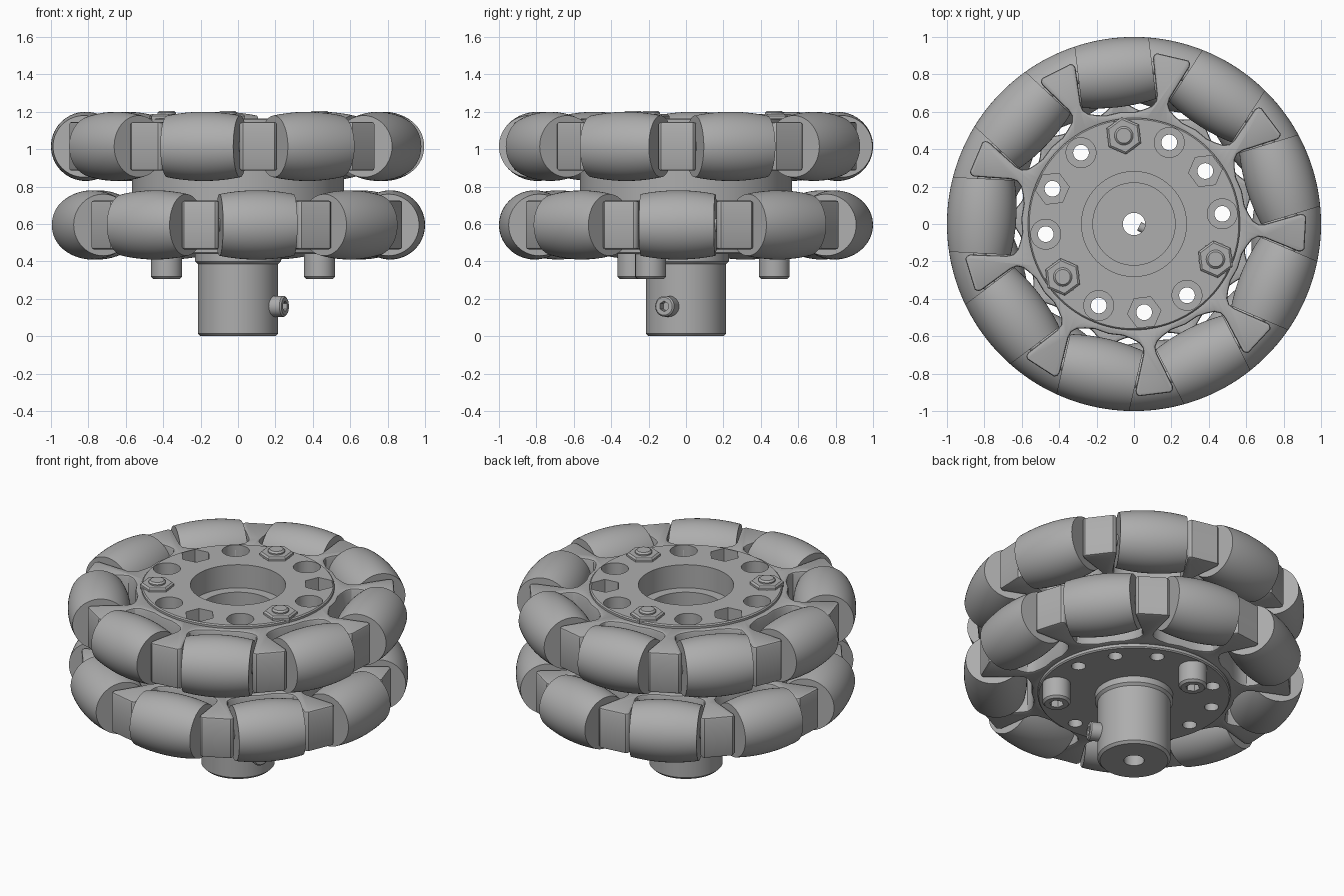
import bpy, bmesh
from math import sin, cos, pi, radians, sqrt
from mathutils import Matrix, Vector

if "Cube" in bpy.data.objects:
    bpy.data.objects.remove(bpy.data.objects["Cube"])

grey = bpy.data.materials.new("plain grey")
grey.use_nodes = True
grey.diffuse_color = (0.42, 0.42, 0.42, 1)
grey.node_tree.nodes["Principled BSDF"].inputs["Base Color"].default_value = grey.diffuse_color


def make(name, bm):
    bmesh.ops.recalc_face_normals(bm, faces=bm.faces)
    mesh = bpy.data.meshes.new(name)
    bm.to_mesh(mesh)
    bm.free()
    mesh.materials.append(grey)
    obj = bpy.data.objects.new(name, mesh)
    bpy.context.collection.objects.link(obj)
    return obj


def activate(obj):
    bpy.ops.object.select_all(action="DESELECT")
    obj.select_set(True)
    bpy.context.view_layer.objects.active = obj


def smooth(obj):
    activate(obj)
    bpy.ops.object.shade_smooth_by_angle(angle=radians(30))
    return obj


def lathe(name, profile, segs=64, closed=False):
    """Turn (radius, height) points around z; open profiles get flat end caps."""
    bm = bmesh.new()
    rings = [[bm.verts.new((r * cos(2 * pi * i / segs), r * sin(2 * pi * i / segs), z))
              for i in range(segs)] for r, z in profile]
    pairs = list(zip(rings, rings[1:]))
    if closed:
        pairs.append((rings[-1], rings[0]))
    else:
        bm.faces.new(rings[0])
        bm.faces.new(rings[-1])
    for a, b in pairs:
        for i in range(segs):
            j = (i + 1) % segs
            bm.faces.new((a[i], a[j], b[j], b[i]))
    return make(name, bm)


def cut(obj, cutter):
    """Subtract a helper from a part, then discard the helper."""
    cutter.hide_render = True
    mod = obj.modifiers.new("cut", "BOOLEAN")
    mod.operation, mod.object, mod.solver = "DIFFERENCE", cutter, "EXACT"
    activate(obj)
    bpy.ops.object.modifier_apply(modifier=mod.name)
    bpy.data.objects.remove(cutter)


def copy(obj, name, matrix):
    new = bpy.data.objects.new(name, obj.data)
    bpy.context.collection.objects.link(new)
    new.matrix_world = matrix
    return new


def turn(deg):
    return Matrix.Rotation(radians(deg), 4, "Z")


HOLE_ANGLES = [6.6 + 30 * k for k in range(12)]
HOLE_R = 0.475
LAYERS = {"lower": (0.595, 17), "upper": (1.015, -3)}   # height, first spoke angle
TOP, BOTTOM = 1.165, 0.44


def drill(name, radius, z0, z1, angles, segs):
    """Ring of cutter prisms on the bolt circle."""
    bm = bmesh.new()
    for a in angles:
        place = turn(a) @ Matrix.Translation((HOLE_R, 0, (z0 + z1) / 2))
        bmesh.ops.create_cone(bm, cap_ends=True, segments=segs, radius1=radius,
                              radius2=radius, depth=z1 - z0, matrix=place)
    return make(name, bm)


# Central core with shaft, stepped recess and bore
core = lathe("hub_core", [(0.06, 0), (0.2, 0), (0.215, 0.015), (0.215, 0.385), (0.23, 0.4),
                          (0.23, BOTTOM), (0.56, BOTTOM), (0.567, 0.447), (0.567, 1.158),
                          (0.56, TOP), (0.28, TOP), (0.28, 1.015), (0.22, 1.015),
                          (0.22, 0.5), (0.06, 0.5)], 96, True)
cut(core, drill("bolt_hole_cutter", 0.042, 0.3, 1.3, HOLE_ANGLES, 24))
cut(core, drill("round_pocket_cutter", 0.08, TOP - 0.08, 1.3, HOLE_ANGLES[::2], 32))
cut(core, drill("hex_pocket_cutter", 0.09, TOP - 0.08, 1.3, HOLE_ANGLES[1::2], 6))
smooth(core)

# Spoked frame: flared arms between rollers
half_spoke = [(0.585, 0.13), (0.61, 0.085), (0.635, 0.05), (0.665, 0.033), (0.7, 0.036),
              (0.885, 0.1), (0.905, 0.1), (0.917, 0.085)]
spoke = [(u, -v) for u, v in half_spoke] + half_spoke[::-1]
bm = bmesh.new()
outline = []
for k in range(9):
    outline += [bm.verts.new(turn(40 * k) @ Vector((u, v, -0.13))) for u, v in spoke]
    outline.append(bm.verts.new(turn(40 * k + 20) @ Vector((0.603, 0, -0.13))))
base = bm.faces.new(outline)
up = bmesh.ops.extrude_face_region(bm, geom=[base])
bmesh.ops.translate(bm, vec=(0, 0, 0.26),
                    verts=[g for g in up["geom"] if isinstance(g, bmesh.types.BMVert)])
frame = make("spoke_frame", bm)
cut(frame, lathe("frame_cutter", [(0.555, -0.3), (0.555, 0.3)], 96))
bevel = frame.modifiers.new("soft_edges", "BEVEL")
bevel.width, bevel.segments, bevel.limit_method = 0.012, 2, "ANGLE"
bevel.angle_limit = radians(50)
activate(frame)
bpy.ops.object.modifier_apply(modifier=bevel.name)
smooth(frame)

# Barrel roller and its axle pin
HALF, AXLE_R = 0.2, 0.815
steps = [HALF * (i / 8 - 1) for i in range(17)]
roller = smooth(lathe("roller", [(sqrt(1 - t * t) - AXLE_R, t) for t in steps], 56))
pin = smooth(lathe("axle_pin", [(0.035, -0.25), (0.035, 0.25)], 20))

# Two staggered layers
for layer, (z, start) in LAYERS.items():
    copy(frame, layer + "_spoke_frame", Matrix.Translation((0, 0, z)) @ turn(start))
    for k in range(9):
        place = (turn(start + 20 + 40 * k) @ Matrix.Translation((AXLE_R, 0, z))
                 @ Matrix.Rotation(pi / 2, 4, "X"))
        copy(roller, f"{layer}_roller_{k + 1}", place)
        copy(pin, f"{layer}_axle_pin_{k + 1}", place)
for source in (frame, roller, pin):
    bpy.data.objects.remove(source)

# Bolts with socket heads below, and nuts above
bolt = lathe("bolt", [(0.07, 0.305), (0.083, 0.318), (0.083, BOTTOM), (0.041, BOTTOM),
                      (0.041, 0.6), (0.05, 0.61), (0.05, 1.195), (0.04, 1.205)], 32)
cut(bolt, lathe("socket_cutter", [(0.042, 0.2), (0.042, 0.36)], 6))
smooth(bolt)
nut = lathe("nut", [(0.088, TOP - 0.08), (0.1, TOP), (0.1, 1.178), (0.088, 1.187)], 6)
for n, a in enumerate(HOLE_ANGLES[3::4]):
    place = turn(a) @ Matrix.Translation((HOLE_R, 0, 0))
    copy(bolt, f"bolt_{n + 1}", place)
    copy(nut, f"nut_{n + 1}", place)
for source in (bolt, nut):
    bpy.data.objects.remove(source)

# Radial clamping screw in the shaft
screw = lathe("shaft_screw", [(0.025, 0.03), (0.025, 0.19), (0.056, 0.19), (0.056, 0.27),
                              (0.048, 0.278)], 32)
cut(screw, lathe("screw_socket_cutter", [(0.028, 0.235), (0.028, 0.4)], 6))
smooth(screw)
screw.matrix_world = (Matrix.Translation((0, 0, 0.16)) @ turn(-25)
                      @ Matrix.Rotation(pi / 2, 4, "Y"))
